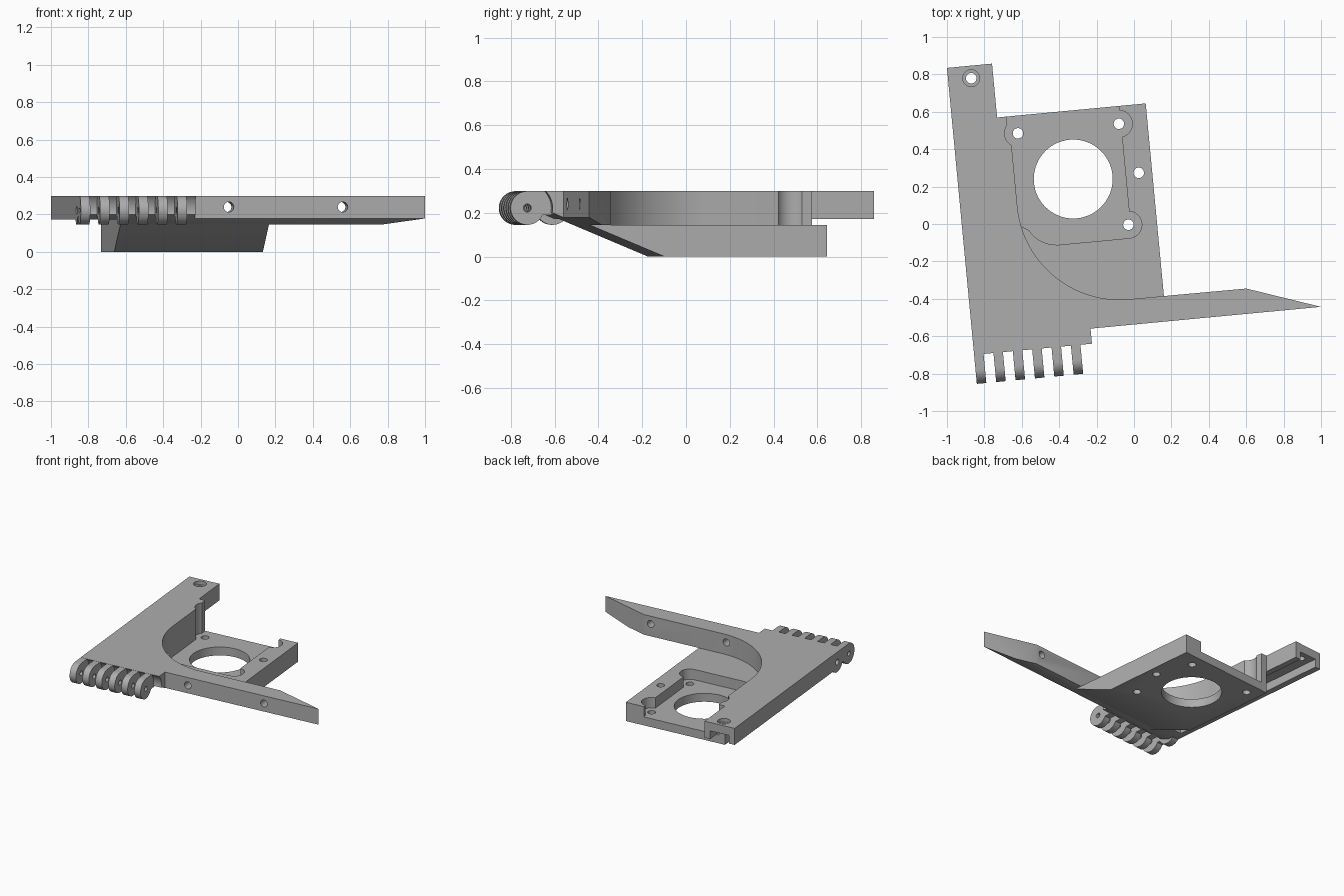
import bpy, math
import bmesh
from mathutils import Matrix

old = bpy.data.objects.get("Cube")
if old:
    bpy.data.objects.remove(old, do_unlink=True)

TURN = Matrix.Rotation(math.radians(5.4), 4, 'Z')   # whole bracket sits slightly turned

grey = bpy.data.materials.new("plain grey")
grey.use_nodes = True
COLOUR = (0.42, 0.42, 0.42, 1)
grey.diffuse_color = COLOUR
grey.node_tree.nodes["Principled BSDF"].inputs["Base Color"].default_value = COLOUR

PLACE = {
    'z': lambda a, b, h: (a, b, h),
    'x': lambda a, b, h: (h, a, b),
    'y': lambda a, b, h: (a, h, b),
}


def prism(name, outline, lo, hi, axis='z'):
    """Extrude a closed outline along an axis."""
    bm = bmesh.new()
    rings = [[bm.verts.new(PLACE[axis](a, b, h)) for a, b in outline] for h in (lo, hi)]
    bm.faces.new(rings[0])
    bm.faces.new(rings[1])
    n = len(outline)
    for i in range(n):
        j = (i + 1) % n
        bm.faces.new((rings[0][i], rings[0][j], rings[1][j], rings[1][i]))
    bmesh.ops.recalc_face_normals(bm, faces=bm.faces)
    mesh = bpy.data.meshes.new(name)
    bm.to_mesh(mesh)
    bm.free()
    mesh.materials.append(grey)
    ob = bpy.data.objects.new(name, mesh)
    bpy.context.collection.objects.link(ob)
    return ob


def arc(cx, cy, r, start, end, steps=12):
    return [(cx + r * math.cos(math.radians(start + (end - start) * i / steps)),
             cy + r * math.sin(math.radians(start + (end - start) * i / steps)))
            for i in range(steps + 1)]


def rod(name, cx, cy, r, lo, hi, axis='z', sides=32):
    return prism(name, arc(cx, cy, r, 0, 360, sides)[:-1], lo, hi, axis)


def box(name, x0, x1, y0, y1, z0, z1):
    return prism(name, [(x0, y0), (x1, y0), (x1, y1), (x0, y1)], z0, z1)


def cut(ob, *cutters):
    """Subtract each cutter, then discard it."""
    bpy.context.view_layer.objects.active = ob
    for c in cutters:
        c.hide_render = True
        mod = ob.modifiers.new("cut", 'BOOLEAN')
        mod.operation = 'DIFFERENCE'
        mod.solver = 'EXACT'
        mod.object = c
        bpy.ops.object.modifier_apply(modifier=mod.name)
        bpy.data.objects.remove(c, do_unlink=True)


# Shared dimensions
LEFT, BLOCK_L, BLOCK_R, BACK = -0.917, -0.675, 0.123, 0.636
MID, TOP, FLOOR = 0.145, 0.30, 0.065
HINGE_Y, HINGE_Z, HINGE_R = -0.695, 0.222, 0.077
MOUNT_X, MOUNT_Y, PITCH, EAR = -0.301, 0.27, 0.271, 0.072

# Wall shared by the upper plate and the pocket: sweep, straight, rounded ear
sweep = arc(-0.062, 0.152, 0.55, 270, 180, 32)
ear_wall = [(-0.612, 0.475)] + arc(MOUNT_X - PITCH, MOUNT_Y + PITCH, EAR, 235, 137) + [(-0.625, BACK)]

# Upper plate with hinge edge, long arm and rear strip
plate = prism("upper_plate",
              [(LEFT, -0.616), (-0.284, -0.616), (-0.284, -0.535), (0.953, -0.535), (0.565, -0.4)]
              + sweep + ear_wall
              + [(BLOCK_L, BACK), (BLOCK_L, 0.925), (LEFT, 0.925)], MID, TOP)
strip_x, strip_y = -0.793, 0.858
cut(plate,
    prism("slope_cutter", [(-0.11, 0), (-0.8, 0.29), (-0.8, 0)], -1.2, 1.2, 'x'),
    rod("hinge_clearance", HINGE_Y, HINGE_Z, 0.11, -1.2, -0.2, 'x', 48),
    box("strip_underside", -1.2, BLOCK_L, -1, 1.2, 0, 0.172),
    box("channel", -0.87, -0.72, -0.4, 1.2, 0, 0.235),
    rod("strip_hole", strip_x, strip_y, 0.028, 0, 1),
    rod("strip_counterbore", strip_x, strip_y, 0.045, 0.272, 1),
    rod("arm_hole_inner", -0.1, 0.24, 0.027, -0.7, -0.3, 'y'),
    rod("arm_hole_outer", 0.512, 0.24, 0.027, -0.7, -0.3, 'y'),
    rod("boss_hole", -0.53, HINGE_Z, 0.022, -1, -0.8, 'x'))

# Lower block with sloped front, open-backed pocket and bores
block = prism("lower_block", [(BACK, 0), (-0.11, 0), (-0.455, MID), (BACK, MID)],
              BLOCK_L, BLOCK_R, 'x')
right_x = MOUNT_X + PITCH
low_y, high_y = MOUNT_Y - PITCH, MOUNT_Y + PITCH
pocket_outline = ([(-0.41, low_y - EAR)]
                  + arc(right_x, low_y, EAR, 270, 442)
                  + [(-0.02, 0.11), (-0.02, 0.43)]
                  + arc(right_x, high_y, EAR, -82, 82)
                  + [(-0.03, 0.7), (-0.625, 0.7)]
                  + ear_wall[::-1]
                  + [p for p in sweep[::-1] if p[1] > 0.03]
                  + arc(-0.41, 0.1, 0.172, 208, 262, 8))
cut(block,
    prism("pocket", pocket_outline, FLOOR, 0.4),
    rod("main_bore", MOUNT_X, MOUNT_Y, 0.211, -1, 1, 'z', 64))
for x, y in ((MOUNT_X - PITCH, high_y), (right_x, high_y), (right_x, low_y), (0.051, MOUNT_Y)):
    cut(block, rod("screw_hole", x, y, 0.028, -1, 1))

parts = [plate, block]

# Row of hinge knuckles: round nose with a flat-topped neck
for i in range(6):
    x = LEFT + i * 0.104
    outline = ([(-0.57, TOP - 0.001)]
               + arc(HINGE_Y, HINGE_Z, HINGE_R, 90, 335, 28)
               + [(-0.57, 0.192)])
    knuckle = prism(f"hinge_knuckle_{i + 1}", outline, x, x + 0.051, 'x')
    cut(knuckle, rod("pin_hole", HINGE_Y, HINGE_Z, 0.018, x - 0.1, x + 0.15, 'x', 20))
    parts.append(knuckle)

# Round boss beside the hinge
boss = rod("side_boss", -0.53, HINGE_Z, HINGE_R, LEFT, LEFT + 0.051, 'x')
cut(boss, rod("boss_hole", -0.53, HINGE_Z, 0.022, -1, -0.8, 'x'))
parts.append(boss)

# Turn everything and shade curved walls smooth
bpy.ops.object.select_all(action='DESELECT')
for ob in parts:
    ob.data.transform(TURN)
    ob.select_set(True)
bpy.context.view_layer.objects.active = plate
bpy.ops.object.shade_smooth_by_angle(angle=math.radians(30))
